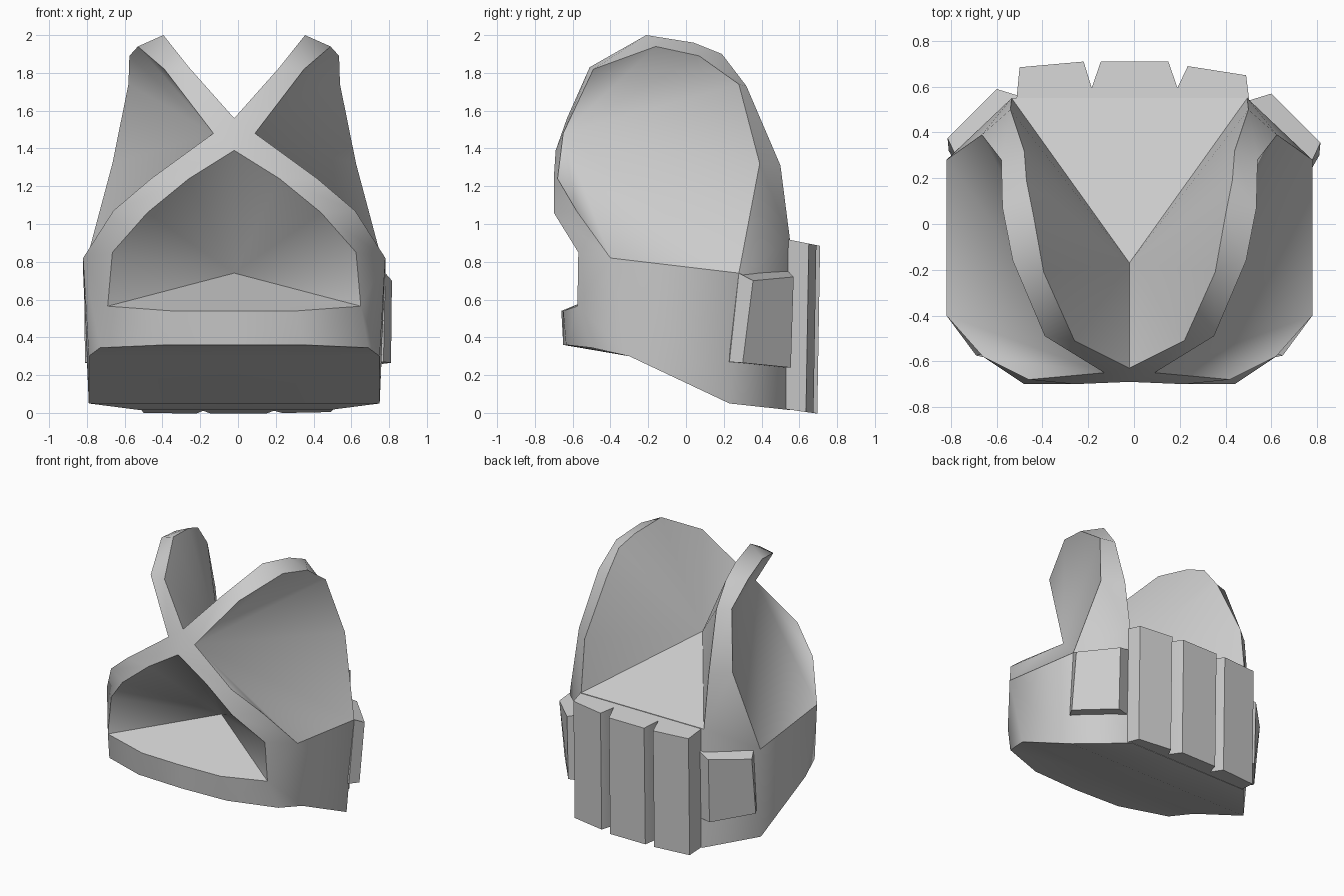
import bpy, bmesh

if "Cube" in bpy.data.objects:
    bpy.data.objects.remove(bpy.data.objects["Cube"])


def finish(bm, name, x=0.0, angle=0.75):
    bmesh.ops.recalc_face_normals(bm, faces=bm.faces)
    me = bpy.data.meshes.new(name)
    bm.to_mesh(me)
    bm.free()
    ob = bpy.data.objects.new(name, me)
    bpy.context.collection.objects.link(ob)
    ob.location.x = x
    bpy.ops.object.select_all(action='DESELECT')
    ob.select_set(True)
    bpy.context.view_layer.objects.active = ob
    bpy.ops.object.shade_smooth_by_angle(angle=angle)
    return ob


bm = bmesh.new()


def pts(*cs):
    return [bm.verts.new(c) for c in cs]


def face(*vs):
    vs = list(dict.fromkeys(vs))
    if len(vs) > 2:
        bm.faces.new(vs)


def strip(a, b):
    for i in range(len(a) - 1):
        face(a[i], a[i + 1], b[i + 1], b[i])


def fan(apex, line):
    for p, q in zip(line, line[1:]):
        face(apex, p, q)


# Right half of the vest: curves along the strap and belt edges
arm = pts((.11, -.65, 1.48), (.37, -.49, 1.82), (.51, -.16, 1.94), (.555, .07, 1.89),
          (.56, .28, 1.74), (.645, .39, 1.32), (.80, .28, .74), (.80, -.40, .82),
          (.64, -.58, 1.07), (.44, -.68, 1.24))
neck = pts((0, -.63, 1.56), (.24, -.51, 1.83), (.375, -.21, 2.0), (.42, .04, 1.96),
           (.45, .19, 1.9), (.46, .32, 1.73), (.52, .5, 1.31), (.515, .55, .92))
front = pts((0, -.69, 1.39), (.24, -.70, 1.24), (.46, -.70, 1.06), (.645, -.57, .85),
            (.67, -.575, .565), (.33, -.65, .54), (0, -.66, .54))
hem = pts((0, -.65, .36), (.37, -.635, .36), (.71, -.5, .345), (.77, -.3, .3),
          (.77, .23, .05), (.5, .55, .015))
mid = pts((0, -.3, .3), (0, .23, .05), (0, .55, .015))
neck_low, front_low, back_top = pts((0, -.17, 1.25), (0, -.17, .74), (0, .55, .92))

# Straps
strip(arm[:4] + arm[3:7], neck)
face(neck[0], arm[0], front[0])
strip(front[:4], [arm[0], arm[9], arm[8], arm[7]])
# Hollow filled armhole
fan(arm[0], arm[1:])
# Filled neck opening and front recess
fan(neck_low, neck + [back_top])
fan(front_low, front[:5])
face(front_low, *front[4:7])
# Belt, back and underside
face(front[3], arm[7], hem[3], hem[2], front[4])
strip(front[4:7], hem[2::-1])
strip([arm[7], arm[6], neck[7], back_top], [hem[3], hem[4], hem[5], mid[2]])
face(hem[0], hem[1], hem[2], hem[3], mid[0])
strip(hem[3:], mid)
# Mirror to the left side
bmesh.ops.mirror(bm, geom=bm.verts[:] + bm.edges[:] + bm.faces[:], axis='X', merge_dist=.001)
bmesh.ops.remove_doubles(bm, verts=bm.verts, dist=.0005)
finish(bm, "vest", -.02, 0.85)


def prism(name, bottom, top):
    global bm
    bm = bmesh.new()
    a, b = pts(*bottom), pts(*top)
    face(*a)
    face(*b)
    strip(a + a[:1], b + b[:1])
    return finish(bm, name)


# Back plates separated by V grooves
plates = [[(-.515, .53), (-.5, .685), (-.22, .71), (-.185, .595), (-.185, .53)],
          [(-.185, .53), (-.185, .595), (-.145, .71), (.15, .71), (.19, .595), (.19, .53)],
          [(.19, .53), (.19, .595), (.235, .69), (.49, .65), (.505, .53)]]
for n, prof in zip(("left", "centre", "right"), plates):
    prism("back_plate_" + n,
          [(x, y - .015 * (y > .6), .02 - .13 * (y - .53)) for x, y in prof],
          [(x, y, .92 - .2 * (y - .53)) for x, y in prof])

# Pouches on the rear corners
for n, s, dy in (("right", 1, 0), ("left", -1, .02)):
    top = [(.47, .53, .76), (.60, .57, .72), (.815, .355, .70), (.78, .28, .74), (.70, .25, .76)]
    low = [(.47, .52, .24), (.60, .555, .24), (.81, .30, .265), (.77, .23, .27), (.70, .22, .27)]
    prism("pouch_" + n, *([(s * x, y + dy, z) for x, y, z in ring] for ring in (low, top)))
